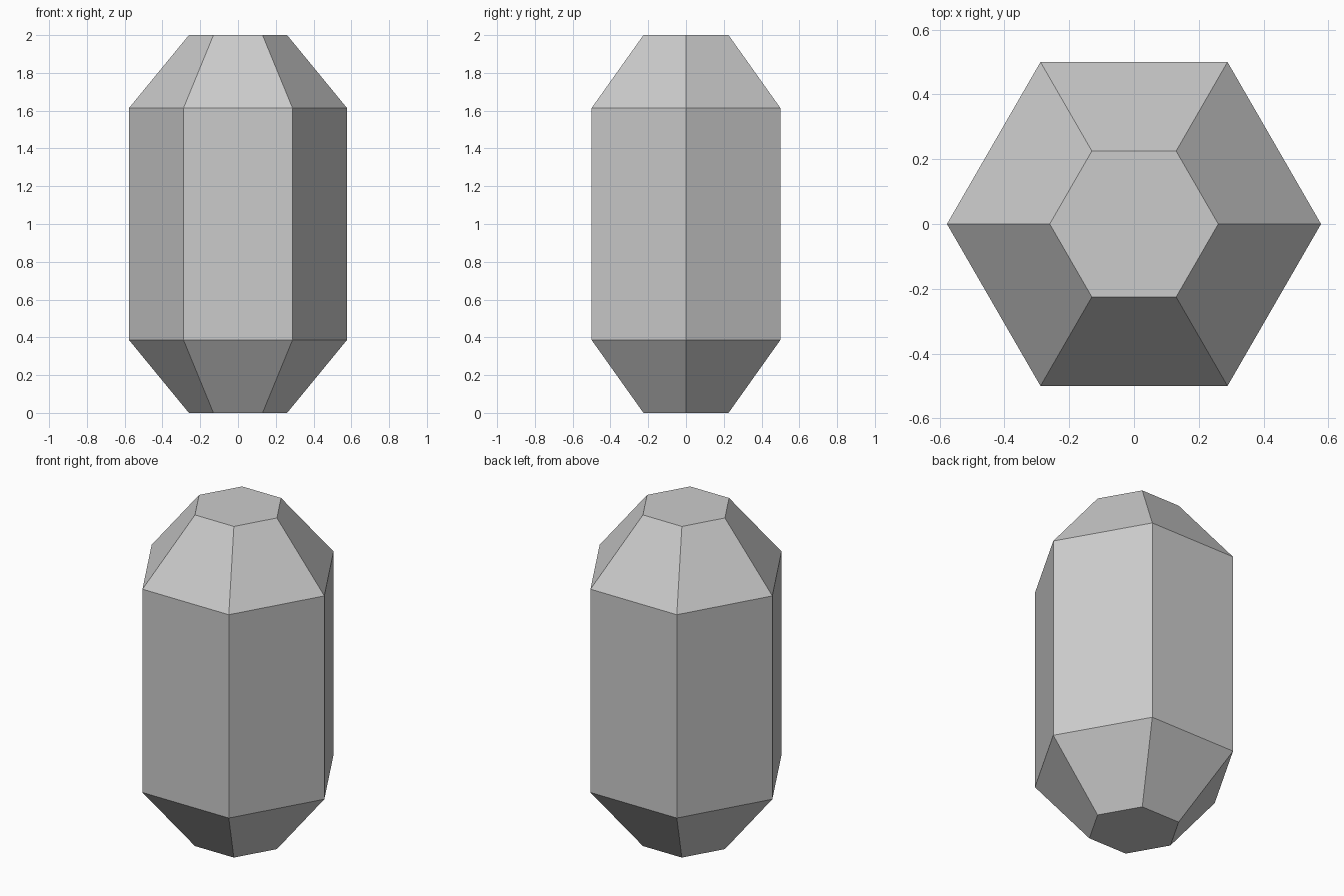
import bpy
import bmesh
import math

cube = bpy.data.objects.get("Cube")
if cube:
    bpy.data.objects.remove(cube, do_unlink=True)

SIDES = 6
# (radius, height) of each hexagonal ring, bottom to top
PROFILE = [(0.26, 0.0), (0.577, 0.386), (0.577, 1.614), (0.26, 2.0)]

# Plain light grey
grey = bpy.data.materials.new("light_grey")
grey.use_nodes = True
colour = (0.6, 0.6, 0.6, 1.0)
grey.diffuse_color = colour
grey.node_tree.nodes["Principled BSDF"].inputs["Base Color"].default_value = colour

# Hexagonal body with tapered ends, corners on the x axis
bm = bmesh.new()
rings = []
for radius, z in PROFILE:
    angles = [math.tau * i / SIDES for i in range(SIDES)]
    rings.append([bm.verts.new((radius * math.cos(a), radius * math.sin(a), z))
                  for a in angles])

# Side bands
for lower, upper in zip(rings, rings[1:]):
    for i in range(SIDES):
        j = (i + 1) % SIDES
        bm.faces.new((lower[i], lower[j], upper[j], upper[i]))

# Flat end caps
bm.faces.new(rings[0][::-1])
bm.faces.new(rings[-1])
bmesh.ops.recalc_face_normals(bm, faces=bm.faces)

mesh = bpy.data.meshes.new("hexagonal_capsule")
bm.to_mesh(mesh)
bm.free()
mesh.materials.append(grey)
body = bpy.data.objects.new("hexagonal_capsule", mesh)
bpy.context.collection.objects.link(body)
